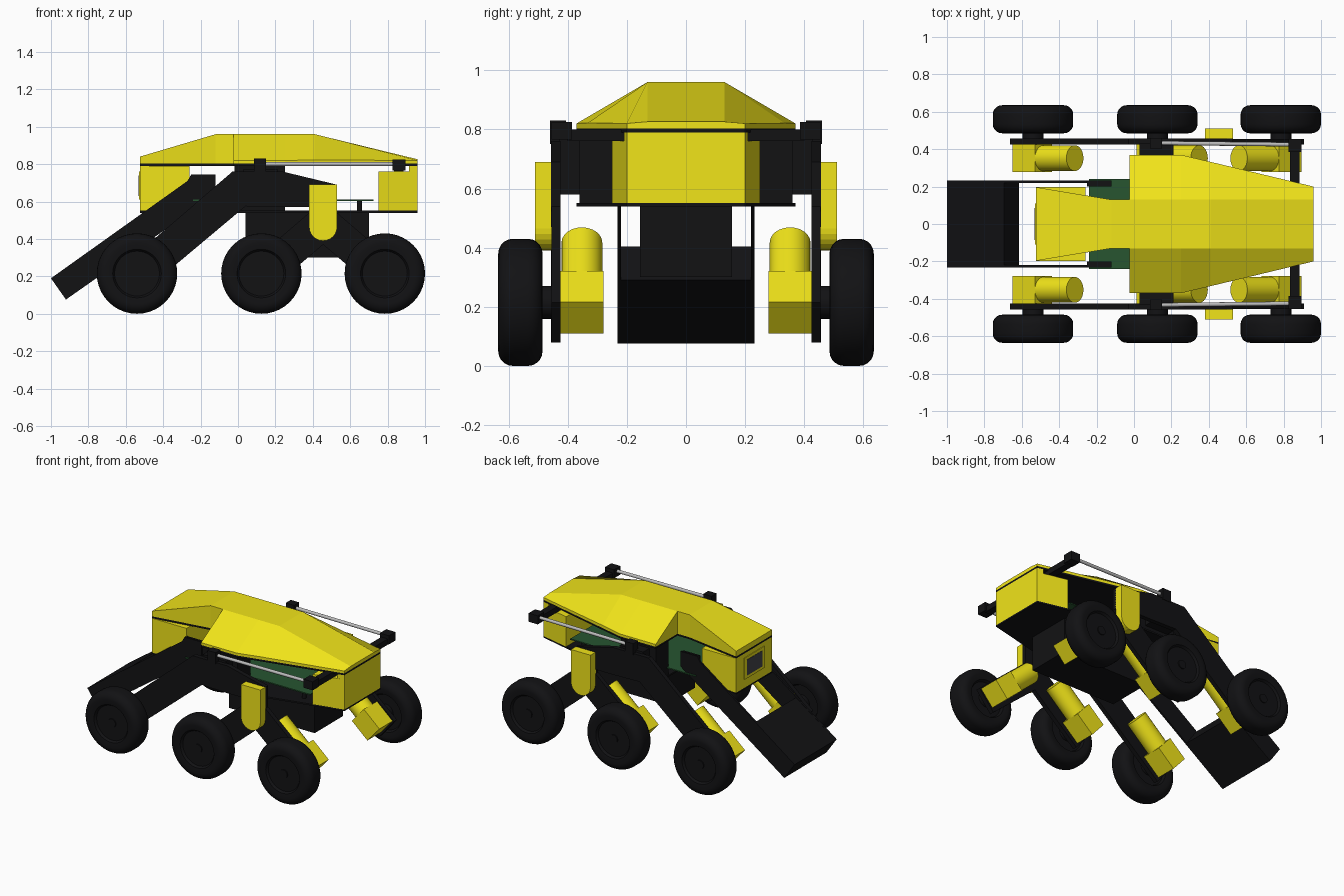
import bpy, bmesh, math
from mathutils import Vector, Matrix

if "Cube" in bpy.data.objects:
    bpy.data.objects.remove(bpy.data.objects["Cube"])


def material(name, rgb):
    m = bpy.data.materials.new(name)
    m.diffuse_color = (*rgb, 1)
    m.use_nodes = True
    m.node_tree.nodes["Principled BSDF"].inputs["Base Color"].default_value = m.diffuse_color
    return m


YELLOW = material("yellow_paint", (0.88, 0.78, 0.01))
BLACK = material("black_frame", (0.006, 0.006, 0.007))
GREEN = material("circuit_green", (0.02, 0.09, 0.03))
STEEL = material("steel", (0.5, 0.5, 0.5))
GLASS = material("dark_glass", (0.06, 0.06, 0.07))


def finish(name, bm, mat, smooth=False):
    bmesh.ops.recalc_face_normals(bm, faces=bm.faces)
    me = bpy.data.meshes.new(name)
    bm.to_mesh(me)
    bm.free()
    me.materials.append(mat)
    ob = bpy.data.objects.new(name, me)
    bpy.context.collection.objects.link(ob)
    if smooth:
        bpy.ops.object.select_all(action='DESELECT')
        ob.select_set(True)
        bpy.context.view_layer.objects.active = ob
        bpy.ops.object.shade_smooth_by_angle(angle=math.radians(35))
    return ob


def loft(name, rings, mat, smooth=False, close=False):
    """Skin equal-length closed rings; cap the ends, or close the loop."""
    bm = bmesh.new()
    vs = [[bm.verts.new(p) for p in r] for r in rings]
    n = len(vs[0])
    pairs = list(zip(vs, vs[1:])) + ([(vs[-1], vs[0])] if close else [])
    for a, b in pairs:
        for i in range(n):
            j = (i + 1) % n
            bm.faces.new((a[i], a[j], b[j], b[i]))
    if not close:
        bm.faces.new(vs[0])
        bm.faces.new(vs[-1])
    return finish(name, bm, mat, smooth)


def side_prism(name, pts, y0, y1, mat):
    return loft(name, [[(x, y, z) for x, z in pts] for y in (y0, y1)], mat)


def flat_prism(name, pts, z0, z1, mat):
    return loft(name, [[(x, y, z) for x, y in pts] for z in (z0, z1)], mat)


def box(name, x, y, z, mat):
    return flat_prism(name, [(x[0], y[0]), (x[1], y[0]), (x[1], y[1]), (x[0], y[1])], *z, mat)


def rod(name, a, b, r, mat, n=24):
    a, b = Vector(a), Vector(b)
    q = (b - a).to_track_quat('Z', 'Y')
    ring = [q @ Vector((r * math.cos(2 * math.pi * i / n), r * math.sin(2 * math.pi * i / n), 0))
            for i in range(n)]
    return loft(name, [[c + p for p in ring] for c in (a, b)], mat, True)


# body shell: narrow nose and wide faceted rear
def section(x, w, low, ridge, top):
    half = [(w, 0.803), (w, low), (ridge, top)]
    return [(x, y, z) for y, z in half] + [(x, -y, z) for y, z in reversed(half)]


loft("nose_shell", [[(x, s * w, z) for s, z in ((1, 0.803), (1, t), (-1, t), (-1, 0.803))]
                    for x, w, t in ((-0.525, 0.197, 0.84), (-0.12, 0.13, 0.96), (-0.025, 0.13, 0.96))], YELLOW)
loft("rear_shell", [section(-0.025, 0.37, 0.82, 0.13, 0.96), section(0.25, 0.37, 0.82, 0.13, 0.96),
                    section(0.41, 0.332, 0.822, 0.13, 0.96), section(0.96, 0.2, 0.82, 0.13, 0.826)], YELLOW)

# deck plates
outline = [(-0.525, 0.197), (-0.12, 0.13), (-0.025, 0.13), (-0.025, 0.37), (0.25, 0.37), (0.96, 0.2)]
outline += [(x, -y) for x, y in reversed(outline)]
flat_prism("upper_deck", outline, 0.79, 0.803, BLACK)
flat_prism("lower_deck", outline, 0.54, 0.551, BLACK)

# end boxes between the decks
box("front_box", (-0.525, -0.26), (-0.197, 0.197), (0.551, 0.79), YELLOW)
box("window_frame", (-0.53, -0.52), (-0.11, 0.11), (0.61, 0.76), YELLOW)
box("window", (-0.532, -0.52), (-0.085, 0.085), (0.63, 0.74), GLASS)
plan = [(0.75, -0.25), (0.96, -0.2), (0.96, 0.2), (0.75, 0.25)]
flat_prism("rear_box", plan, 0.551, 0.76, YELLOW)
flat_prism("rear_box_lip", [(0.915, -0.21), (0.96, -0.2), (0.96, 0.2), (0.915, 0.21)], 0.76, 0.79, YELLOW)

# circuit board and belly box
box("circuit_board", (-0.24, 0.725), (-0.24, 0.24), (0.602, 0.61), GREEN)
for s in (-1, 1):
    rod("board_post", (0.65, s * 0.2, 0.55), (0.65, s * 0.2, 0.605), 0.014, BLACK, 12)
box("belly_box", (0.04, 0.7), (-0.155, 0.155), (0.3, 0.54), BLACK)

# sloping collector tray
side_prism("collector_tray", [(-1, 0.19), (-0.92, 0.076), (-0.615, 0.29), (-0.695, 0.404)], -0.23, 0.23, BLACK)

# balance bar behind the body
box("balance_bar", (0.835, 0.885), (-0.4, 0.4), (0.76, 0.8), BLACK)


def wheel(x, s):
    prof = [(0.0, -0.05), (0.12, -0.05), (0.13, -0.068), (0.165, -0.075)]
    prof += [(0.165 + 0.05 * math.sin(t), -0.025 - 0.05 * math.cos(t))
             for t in [math.pi / 2 * k / 5 for k in range(1, 6)]]
    prof += [(0.215 - 0.05 * (1 - math.cos(t)), 0.025 + 0.05 * math.sin(t))
             for t in [math.pi / 2 * k / 5 for k in range(6)]]
    prof += [(0.13, 0.07), (0.12, 0.055), (0.0, 0.055)]
    bm = bmesh.new()
    vs = [bm.verts.new((x + r, s * (0.56 + d), 0.215)) for r, d in prof]
    es = [bm.edges.new(p) for p in zip(vs, vs[1:])]
    bmesh.ops.spin(bm, geom=vs + es, cent=(x, 0, 0.215), axis=(0, 1, 0),
                   angle=2 * math.pi, steps=40, use_duplicate=False)
    bmesh.ops.remove_doubles(bm, verts=bm.verts, dist=1e-4)
    finish("wheel", bm, BLACK, True)
    rod("wheel_hub", (x, s * 0.6, 0.215), (x, s * 0.622, 0.215), 0.03, BLACK)
    rod("axle", (x, s * 0.43, 0.215), (x, s * 0.52, 0.215), 0.056, BLACK)


def motor(x, d, s):
    # gearbox block at the wheel, round motor climbing along the arm
    y = s * 0.352
    a = Vector((x - d * 0.064, y, 0.163))
    b = Vector((x + d * 0.224, y, 0.417))
    u = (b - a).normalized()
    p = Vector((-u.z, 0, u.x)) * 0.07
    side = Vector((0, 0.073, 0))
    ring = [p + side, p - side, -p - side, -p + side]
    loft("gearbox", [[c + q for q in ring] for c in (a, a + u * 0.16)], YELLOW)
    rod("drive_motor", a + u * 0.15, b, 0.069, YELLOW)


rocker = [(-0.663, 0.215), (-0.55, 0.08), (0.04, 0.575), (0.25, 0.57), (0.38, 0.57), (0.38, 0.47),
          (0.53, 0.47), (0.53, 0.69), (0.24, 0.76), (-0.03, 0.76)]
bogie = [(0.002, 0.215), (0.115, 0.08), (0.455, 0.37), (0.795, 0.08), (0.908, 0.215), (0.53, 0.54), (0.38, 0.54)]
rail = [(-1, 0.19), (-0.92, 0.076), (-0.12, 0.64), (-0.12, 0.745), (-0.25, 0.745), (-0.27, 0.71)]
capsule = [(0.38, 0.69)] + [(0.455 - 0.075 * math.cos(t), 0.465 - 0.075 * math.sin(t))
                            for t in [math.pi * k / 12 for k in range(13)]] + [(0.53, 0.69)]

for s in (-1, 1):
    # suspension arms and pivots
    side_prism("rocker_arm", rocker, s * 0.425, s * 0.456, BLACK)
    side_prism("bogie_arm", bogie, s * 0.424, s * 0.455, BLACK)
    side_prism("pivot_cover", capsule, s * 0.45, s * 0.51, YELLOW)
    box("rocker_pivot", (0.03, 0.21), (s * 0.36, s * 0.43), (0.58, 0.775), BLACK)
    box("pivot_housing", (-0.02, 0.25), (s * 0.22, s * 0.36), (0.551, 0.79), BLACK)
    # collector rails
    side_prism("tray_rail", rail, s * 0.219, s * 0.232, BLACK)
    box("rail_motor", (-0.25, -0.12), (s * 0.2, s * 0.22), (0.64, 0.74), BLACK)
    # balance linkage
    rod("link_rod", (0.12, s * 0.433, 0.8), (0.86, s * 0.425, 0.8), 0.011, STEEL, 16)
    box("front_link_joint", (0.085, 0.15), (s * 0.405, s * 0.46), (0.75, 0.83), BLACK)
    box("rear_link_joint", (0.825, 0.895), (s * 0.385, s * 0.455), (0.765, 0.825), BLACK)
    # wheels and drives
    for x, d in ((-0.54, 1), (0.125, 1), (0.785, -1)):
        wheel(x, s)
        motor(x, d, s)
